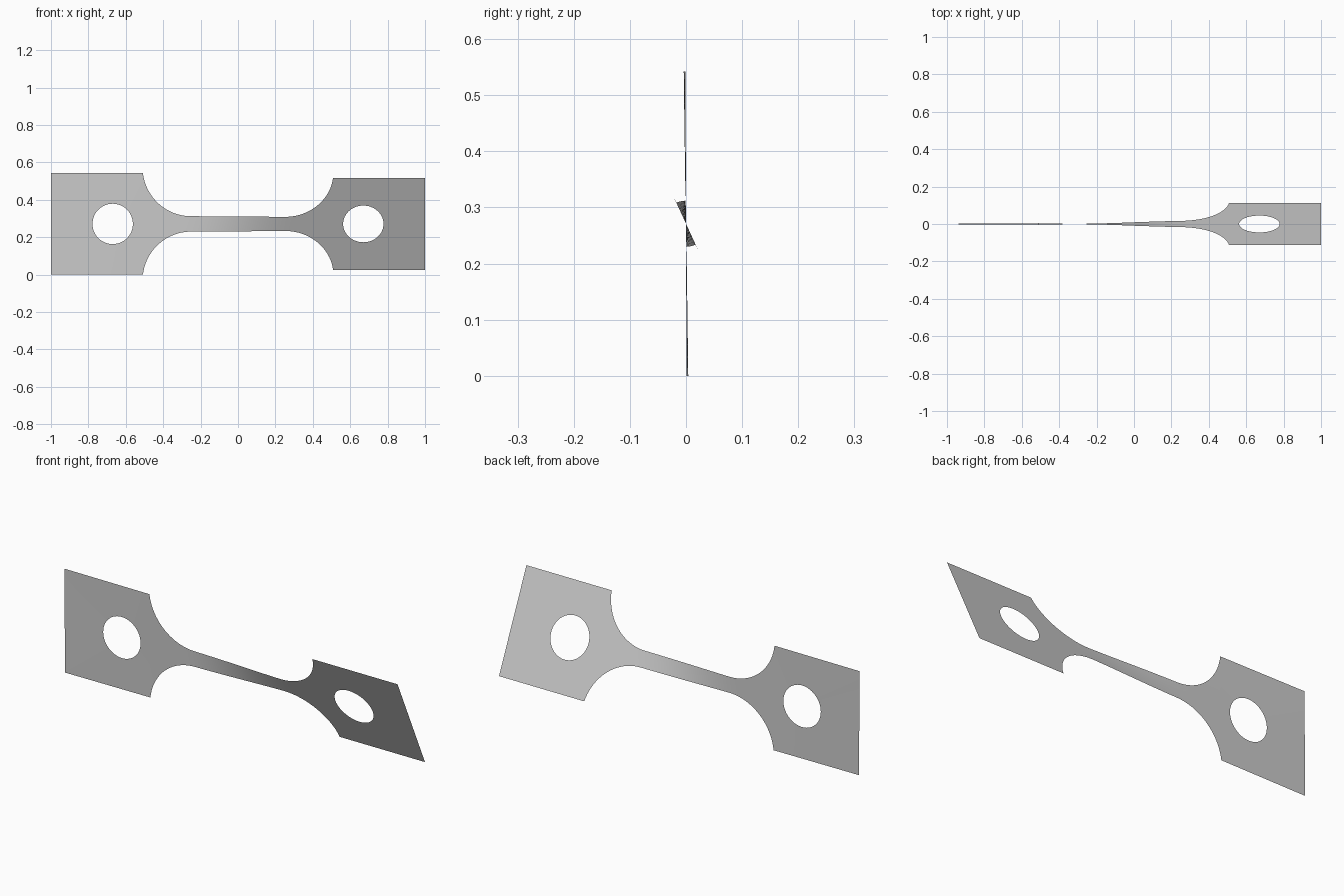
import bpy, bmesh, math

cube = bpy.data.objects.get("Cube")
if cube:
    bpy.data.objects.remove(cube, do_unlink=True)

HALF, MID = 0.271, 0.271          # half height of the end plates, height of the axis
NECK, FILLET = 0.041, 0.26        # half height of the neck, radius of its flares
HOLE_X, HOLE_R = 0.67, 0.108
ROWS, ARC, STRAIGHT = 12, 20, 24

mat = bpy.data.materials.new("grey metal")
mat.use_nodes = True
grey = (0.6, 0.6, 0.6, 1)
mat.diffuse_color = grey
mat.node_tree.nodes["Principled BSDF"].inputs["Base Color"].default_value = grey


def twist(x):
    """Angle of the sheet about its long axis."""
    t = min(max((x + 0.33) / 0.66, 0), 1)
    start = 0.2 + 0.8 * min((x + 1) / 0.6, 1)
    return math.radians(start + 23.7 * t * t * (3 - 2 * t))


# Outline of the flares and neck as columns (x, half height)
centre_z = NECK + FILLET
first = math.asin((centre_z - HALF) / FILLET)
flare = []
for i in range(ARC + 1):
    a = first + (math.pi / 2 - first) * i / ARC
    flare.append((-0.25 - FILLET * math.cos(a), centre_z - FILLET * math.sin(a)))
straight = [(-0.25 + 0.5 * i / STRAIGHT, NECK) for i in range(1, STRAIGHT)]
columns = flare + straight + [(-x, h) for x, h in reversed(flare)]

bm = bmesh.new()


def fill(lines):
    """Skin a list of equally long point rows with quads."""
    grid = [[bm.verts.new((x, 0, z)) for x, z in line] for line in lines]
    for a, b in zip(grid, grid[1:]):
        for j in range(len(a) - 1):
            bm.faces.new((a[j], b[j], b[j + 1], a[j + 1]))


# Neck strip
fill([[(x, h * (2 * j / ROWS - 1)) for j in range(ROWS + 1)] for x, h in columns])

# End plates: a rectangle skinned inward to its round hole
inner = -columns[0][0]
for side in (-1, 1):
    x0, x1 = sorted((side, side * inner))
    corners = [(x0, -HALF), (x1, -HALF), (x1, HALF), (x0, HALF), (x0, -HALF)]
    border = [corners[0]]
    for (ax, az), (bx, bz) in zip(corners, corners[1:]):
        border += [(ax + (bx - ax) * i / ROWS, az + (bz - az) * i / ROWS)
                   for i in range(1, ROWS + 1)]
    count = len(border) - 1
    hole = []
    for i in range(count + 1):
        a = 2 * math.pi * i / count - 0.75 * math.pi
        hole.append((side * HOLE_X + HOLE_R * math.cos(a), HOLE_R * math.sin(a)))
    fill([hole, border])

bmesh.ops.remove_doubles(bm, verts=bm.verts, dist=0.0005)
bmesh.ops.recalc_face_normals(bm, faces=bm.faces)

# Twist the sheet about its long axis
for v in bm.verts:
    a, h = twist(v.co.x), v.co.z
    v.co.y, v.co.z = -h * math.sin(a), MID + h * math.cos(a)

mesh = bpy.data.meshes.new("twisted_strip")
bm.to_mesh(mesh)
bm.free()
mesh.materials.append(mat)
strip = bpy.data.objects.new("twisted_strip", mesh)
bpy.context.collection.objects.link(strip)
bpy.context.view_layer.objects.active = strip
strip.select_set(True)
bpy.ops.object.shade_smooth_by_angle()
